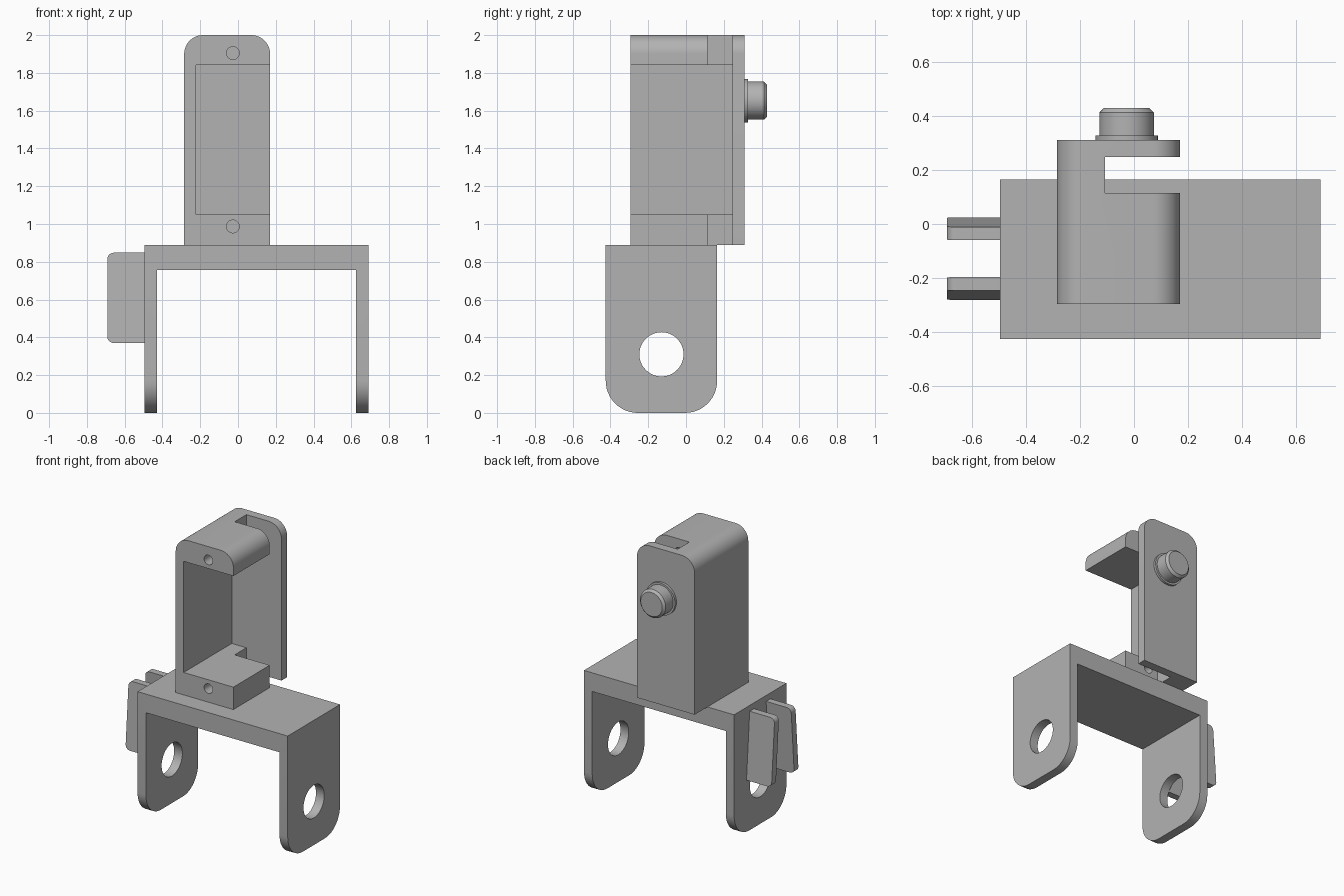
import bpy
import bmesh
from math import sin, cos, pi, radians
from mathutils import Vector, Matrix

default = bpy.data.objects.get("Cube")
if default:
    bpy.data.objects.remove(default, do_unlink=True)

grey = bpy.data.materials.new("plain grey")
grey.use_nodes = True
COLOUR = (0.45, 0.45, 0.45, 1)
grey.diffuse_color = COLOUR
grey.node_tree.nodes["Principled BSDF"].inputs["Base Color"].default_value = COLOUR


def make_object(name, bm):
    bmesh.ops.recalc_face_normals(bm, faces=bm.faces)
    mesh = bpy.data.meshes.new(name)
    bm.to_mesh(mesh)
    bm.free()
    mesh.materials.append(grey)
    obj = bpy.data.objects.new(name, mesh)
    bpy.context.collection.objects.link(obj)
    return obj


def select_only(obj):
    bpy.ops.object.select_all(action="DESELECT")
    obj.select_set(True)
    bpy.context.view_layer.objects.active = obj


def smooth(obj):
    select_only(obj)
    bpy.ops.object.shade_smooth_by_angle(angle=radians(30))


def prism(name, axis, u, v, depth, radii=(0, 0, 0, 0), steps=12):
    """Rounded rectangle pushed along x or y; corners run from low u, low v round."""
    corners = [(u[0], v[0], 1, 1), (u[1], v[0], -1, 1),
               (u[1], v[1], -1, -1), (u[0], v[1], 1, -1)]
    outline = []
    for i, ((cu, cv, su, sv), r) in enumerate(zip(corners, radii)):
        count = steps if r else 0
        for k in range(count + 1):
            a = pi + i * pi / 2 + (k / steps) * pi / 2
            outline.append((cu + r * (su + cos(a)), cv + r * (sv + sin(a))))
    bm = bmesh.new()
    start, end = depth
    place = (lambda p: (start, p[0], p[1])) if axis == "x" else (lambda p: (p[0], start, p[1]))
    face = bm.faces.new([bm.verts.new(place(p)) for p in outline])
    ext = bmesh.ops.extrude_face_region(bm, geom=[face])
    move = Vector((end - start, 0, 0) if axis == "x" else (0, end - start, 0))
    bmesh.ops.translate(bm, vec=move, verts=[g for g in ext["geom"] if isinstance(g, bmesh.types.BMVert)])
    return make_object(name, bm)


def rod(name, axis, centre, radius, length, segments=48):
    bm = bmesh.new()
    turn = Matrix.Rotation(pi / 2, 4, "Y" if axis == "x" else "X")
    bmesh.ops.create_cone(bm, cap_ends=True, segments=segments, radius1=radius,
                          radius2=radius, depth=length,
                          matrix=Matrix.Translation(centre) @ turn)
    return make_object(name, bm)


def cut(obj, cutters):
    for cutter in cutters:
        cutter.hide_render = True
        mod = obj.modifiers.new("cut", "BOOLEAN")
        mod.operation = "DIFFERENCE"
        mod.solver = "EXACT"
        mod.object = cutter
        select_only(obj)
        bpy.ops.object.modifier_apply(modifier=mod.name)
        bpy.data.objects.remove(cutter, do_unlink=True)
    smooth(obj)


# Base bracket: top plate with two round-cornered, pierced legs
bracket = prism("base_bracket", "x", (-0.425, 0.165), (0, 0.89), (-0.495, 0.69), (0.17, 0.17, 0, 0))
cut(bracket, [
    prism("leg_gap", "y", (-0.43, 0.625), (-0.2, 0.757), (-1, 1)),
    rod("axle_holes", "x", (0.1, -0.13, 0.31), 0.117, 3),
])

# Upright holder: open pocket, cable slot and screw holes
MID = -0.027
holder = prism("motor_holder", "y", (-0.285, 0.17), (0.89, 2.0), (-0.295, 0.31), (0, 0, 0.1, 0.1))
cut(holder, [
    prism("pocket", "y", (-0.222, 0.5), (1.05, 1.843), (-0.6, 0.247)),
    prism("cable_slot", "y", (-0.107, 0.5), (0.5, 2.5), (0.115, 0.247)),
    rod("lower_screw", "y", (MID, -0.2, 0.987), 0.034, 0.7, 24),
    rod("upper_screw", "y", (MID, -0.2, 1.905), 0.034, 0.7, 24),
])

# Rear pivot stub: thin collar and chamfered pin, turned from one profile
bm = bmesh.new()
profile = [(0, 0.305), (0.115, 0.305), (0.115, 0.327), (0.101, 0.327),
           (0.101, 0.412), (0.085, 0.428), (0, 0.428)]
verts = [bm.verts.new((MID + r, y, 1.653)) for r, y in profile]
edges = [bm.edges.new(pair) for pair in zip(verts, verts[1:])]
bmesh.ops.spin(bm, geom=verts + edges, cent=(MID, 0, 1.653), axis=(0, 1, 0),
               angle=2 * pi, steps=48, use_merge=True)
bmesh.ops.remove_doubles(bm, verts=bm.verts, dist=0.0005)
smooth(make_object("pivot_stub", bm))

# Pair of side fins that splay apart towards the bottom
for name, y0, lean in (("rear_fin", -0.06, 1), ("front_fin", -0.245, -1)):
    fin = prism(name, "y", (-0.692, -0.495), (0.37, 0.848), (y0, y0 + 0.049), (0.035, 0, 0, 0.035), 8)
    for vert in fin.data.vertices:
        vert.co.y += lean * (0.848 - vert.co.z) * 0.075
    smooth(fin)
